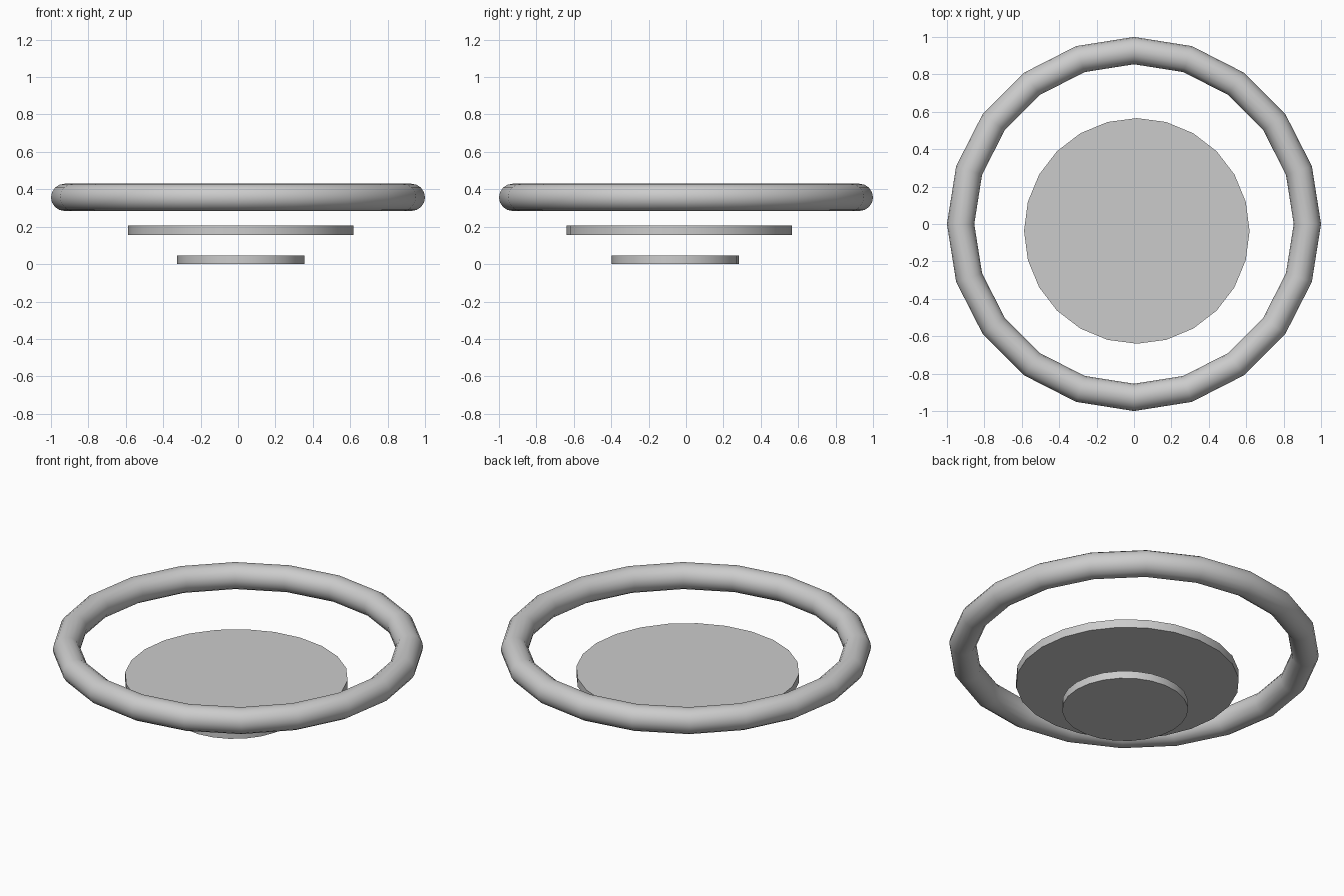
import bpy, math

if "Cube" in bpy.data.objects:
    bpy.data.objects.remove(bpy.data.objects["Cube"])


def disc(name, radius, x, y, z0, z1):
    bpy.ops.mesh.primitive_cylinder_add(vertices=24, radius=radius, depth=z1 - z0,
                                        location=(x, y, (z0 + z1) / 2))
    ob = bpy.context.object
    ob.name = name
    bpy.ops.object.shade_smooth_by_angle(angle=math.radians(30))
    return ob


# Lower and middle floating plates, slightly off centre
disc("lower_plate", 0.34, 0.015, -0.057, 0.0, 0.045)
disc("middle_plate", 0.603, 0.015, -0.037, 0.157, 0.207)

# Upper ring: 20 coarse segments around, round section
bpy.ops.mesh.primitive_torus_add(major_segments=20, minor_segments=16,
                                 major_radius=0.927, minor_radius=0.073,
                                 location=(0, 0, 0.357))
bpy.context.object.name = "upper_ring"
bpy.ops.object.shade_smooth_by_angle(angle=math.radians(35))
